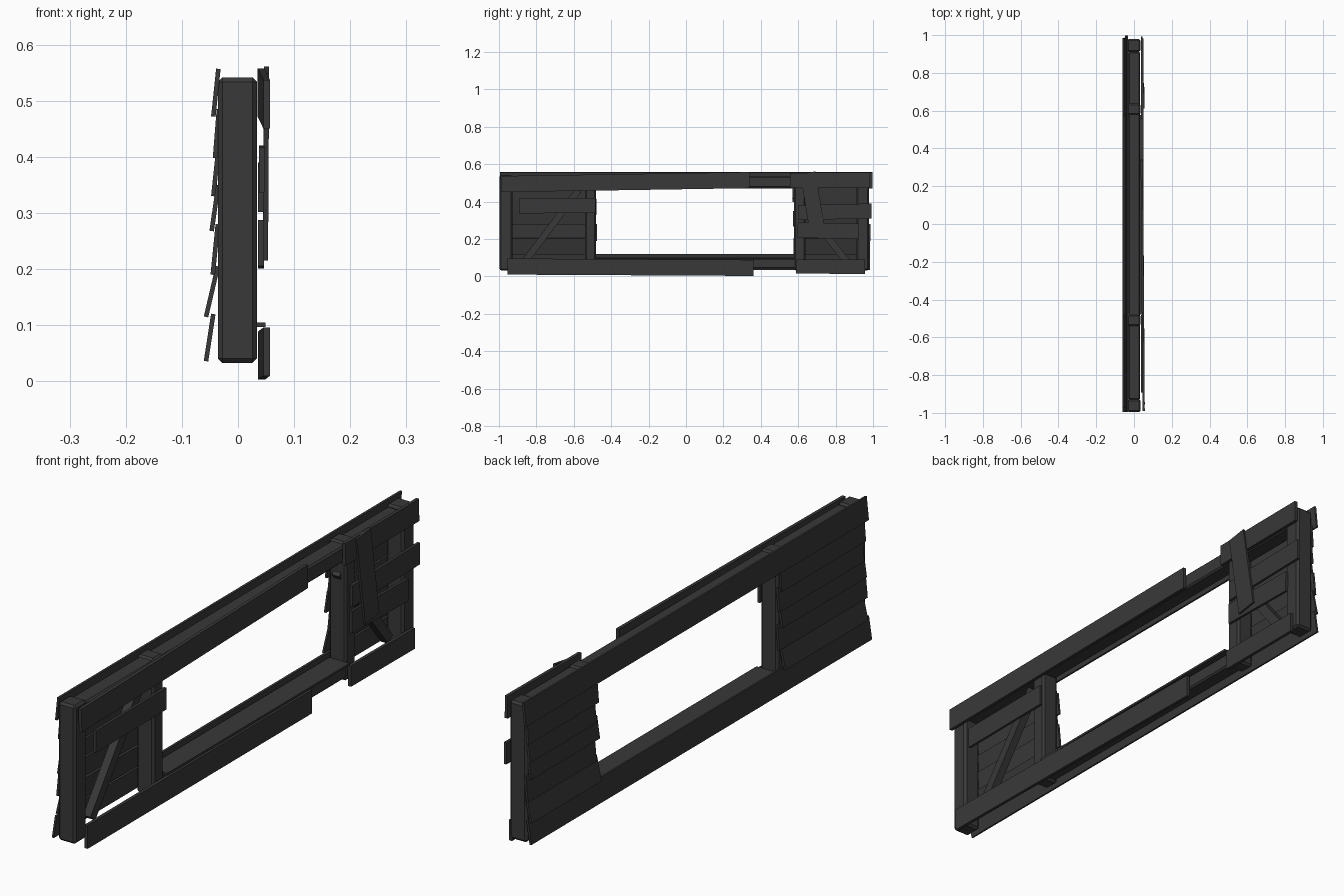
import bpy
import bmesh
import math
import random
from mathutils import Vector, Matrix

if "Cube" in bpy.data.objects:
    bpy.data.objects.remove(bpy.data.objects["Cube"], do_unlink=True)

random.seed(4)
COLOUR = (0.04, 0.04, 0.04, 1)
wood = bpy.data.materials.new("charred_wood")
wood.use_nodes = True
wood.diffuse_color = COLOUR
wood.node_tree.nodes["Principled BSDF"].inputs["Base Color"].default_value = COLOUR


def plank(name, start, end, height, thick, lean=0.0, bevel=0.0):
    """Box along the line start-end; lean tips its top edge towards +x."""
    a, b = Vector(start), Vector(end)
    along = (b - a).normalized()
    ref = Vector((1, 0, 0))
    side = (ref - along * ref.dot(along)).normalized()
    up = side.cross(along)
    rot = Matrix((along, side, up)).transposed().to_4x4()
    tip = Matrix.Rotation(lean, 4, along)
    mid = Matrix.Translation((a + b) / 2)
    size = Matrix.Diagonal(((b - a).length, thick, height, 1))
    mesh = bpy.data.meshes.new(name)
    bm = bmesh.new()
    bmesh.ops.create_cube(bm, size=1, matrix=mid @ tip @ rot @ size)
    bmesh.ops.recalc_face_normals(bm, faces=bm.faces)
    bm.to_mesh(mesh)
    bm.free()
    mesh.materials.append(wood)
    obj = bpy.data.objects.new(name, mesh)
    bpy.context.collection.objects.link(obj)
    if bevel:
        mod = obj.modifiers.new("worn_edges", "BEVEL")
        mod.width = bevel
        mod.segments = 1
    return obj


# Upright posts
for name, y in (("right_end_post", -0.962), ("right_window_post", -0.51),
                ("left_window_post", 0.608), ("left_end_post", 0.945)):
    w = 0.068 if "end" in name else 0.06
    plank(name, (-0.001, y, 0.033), (-0.001, y, 0.542), w, 0.07, bevel=0.008)

# Rails and window sill
plank("top_rail", (0.002, -0.93, 0.505), (0.002, 0.912, 0.505), 0.06, 0.062, bevel=0.006)
plank("bottom_rail", (0, -0.52, 0.07), (0, 0.61, 0.07), 0.056, 0.06, bevel=0.006)
plank("window_sill", (0.008, -0.48, 0.101), (0.008, 0.578, 0.101), 0.008, 0.082)

# Diagonal braces inside the end bays
plank("right_brace", (0.0, -0.865, 0.075), (0.0, -0.575, 0.46), 0.036, 0.03)
plank("left_brace", (0.0, 0.58, 0.43), (0.0, 0.865, 0.075), 0.036, 0.03)

# Overlapping siding on the outer face: (bottom x, bottom z, top x, top z)
rows = ((-0.044, 0.472, -0.035, 0.557), (-0.041, 0.398, -0.034, 0.485),
        (-0.044, 0.330, -0.035, 0.415), (-0.047, 0.268, -0.035, 0.350),
        (-0.045, 0.190, -0.036, 0.280), (-0.057, 0.115, -0.036, 0.205),
        (-0.057, 0.036, -0.044, 0.120))
for i, (xb, zb, xt, zt) in enumerate(rows):
    x, z = (xb + xt) / 2, (zb + zt) / 2
    lean = math.atan2(xt - xb, zt - zb)
    height = math.hypot(xt - xb, zt - zb)
    if i in (0, len(rows) - 1):
        spans = (("long_siding", -0.995, 0.998 if i == 0 else 0.985),)
    else:
        spans = (("right_siding", -0.98, -0.485), ("left_siding", 0.58, 0.98))
    for name, y0, y1 in spans:
        jit = 0.0 if name == "long_siding" else 0.012
        y0 += random.uniform(-jit, jit)
        y1 += random.uniform(-jit, jit)
        plank(f"{name}_{i + 1}", (x, y0, z), (x, y1, z), height, 0.008, lean)

# Rough boards nailed to the inner face: start, end, height, thickness
boards = {
    "long_top_board": ((0.051, -0.99, 0.494), (0.041, 0.34, 0.515), 0.086, 0.012),
    "short_top_board": ((0.043, 0.555, 0.513), (0.044, 0.982, 0.515), 0.082, 0.012),
    "long_bottom_board": ((0.051, -0.955, 0.053), (0.042, 0.362, 0.046), 0.086, 0.012),
    "short_bottom_board": ((0.043, 0.587, 0.053), (0.044, 0.957, 0.052), 0.076, 0.012),
    "right_bay_board": ((0.042, -0.893, 0.377), (0.042, -0.483, 0.380), 0.08, 0.01),
    "upper_left_bay_board": ((0.041, 0.600, 0.342), (0.041, 0.992, 0.350), 0.08, 0.01),
    "lower_left_bay_board": ((0.041, 0.597, 0.247), (0.041, 0.925, 0.242), 0.082, 0.01),
    "slanted_board": ((0.051, 0.652, 0.555), (0.049, 0.705, 0.222), 0.082, 0.009),
}
for name, (start, end, height, thick) in boards.items():
    plank(name, start, end, height, thick)
